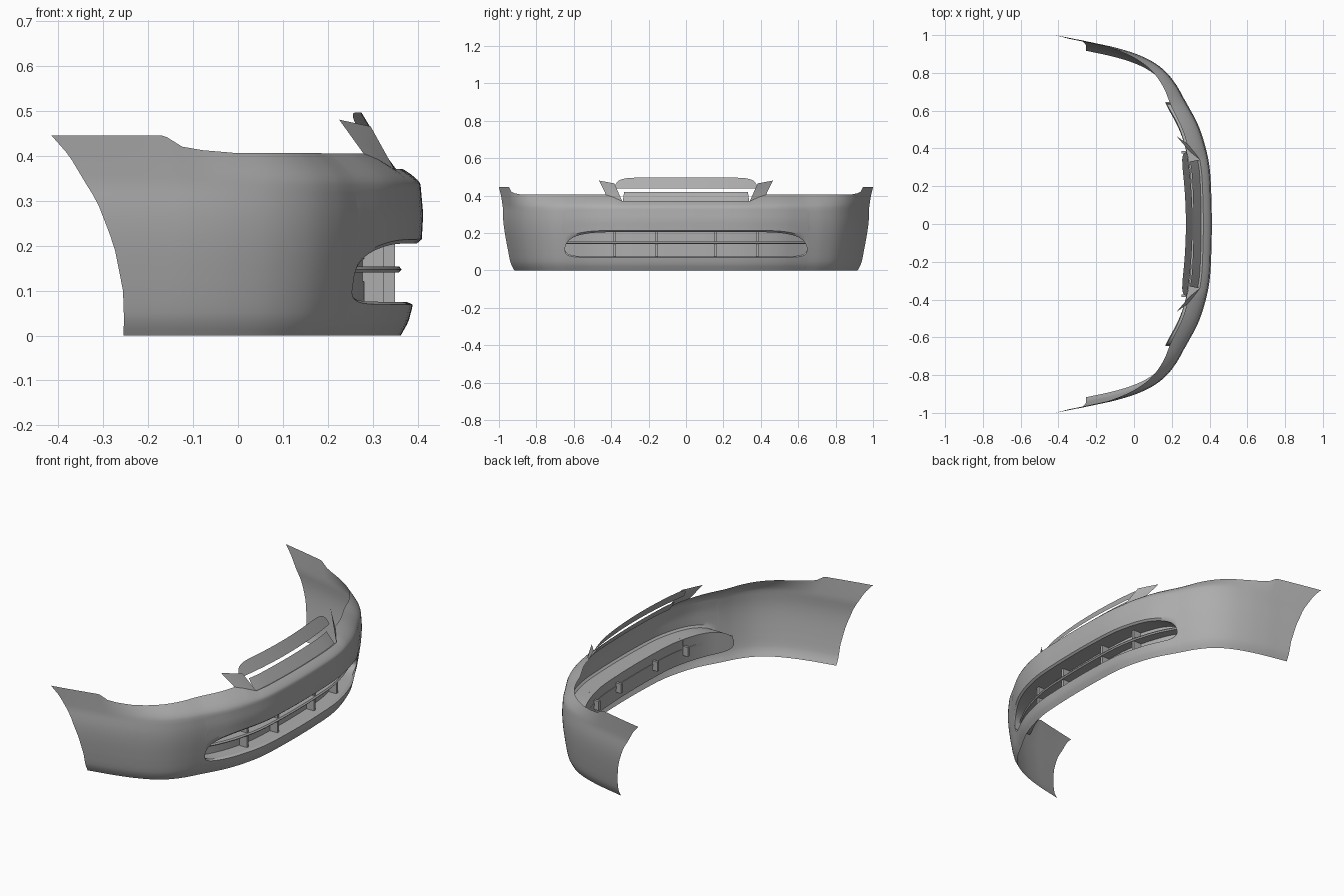
import bpy, bmesh, math
from mathutils import Vector

cube = bpy.data.objects.get("Cube")
if cube:
    bpy.data.objects.remove(cube, do_unlink=True)

grey = bpy.data.materials.new("plain_grey")
grey.use_nodes = True
grey.diffuse_color = (0.42, 0.42, 0.42, 1)
grey.node_tree.nodes["Principled BSDF"].inputs["Base Color"].default_value = (0.42, 0.42, 0.42, 1)

# Half outline seen from above, from the nose to the wheel arch
PLAN = [(.412, 0), (.409, .16), (.40, .30), (.375, .42), (.335, .535), (.27, .655), (.222, .74),
        (.165, .81), (.09, .865), (0, .905), (-.10, .935), (-.20, .957), (-.31, .98), (-.415, 1)]
VENT, WING, TIP = 5, 9, 13          # outline positions: intake end, wing start, arch edge
INSET = [(0, .05), (.03, .033), (.06, .025), (.12, .015), (.2, .004), (.27, 0), (.335, .006)]
ARCH = [(0, .25), (.1, .257), (.2, .278), (.3, .315), (.4, .375), (.445, .415)]
HEIGHT = [(2.4, .37), (2.9, .392), (3.3, .405), (9, .406), (9.8, .412), (10.3, .42),
          (10.65, .445), (TIP, .445)]
TOP_INSET = [(2.4, .045), (3.3, .09), (5, .08), (7, .055), (9, .022), (10.6, .004), (TIP, 0)]


def lerp(table, v):
    if v <= table[0][0]:
        return table[0][1]
    for (a, p), (b, q) in zip(table, table[1:]):
        if v <= b:
            return p + (q - p) * (v - a) / (b - a)
    return table[-1][1]


def plan(t):
    """Smooth curve through the outline points."""
    i = max(0, min(int(t), TIP - 1))
    u = t - i
    first = Vector((PLAN[1][0], -PLAN[1][1]))
    last = 2 * Vector(PLAN[-1]) - Vector(PLAN[-2])
    pts = [first] + [Vector(p) for p in PLAN] + [last]
    a, b, c, d = pts[i:i + 4]
    return 0.5 * (2 * b + (c - a) * u + (2 * a - 5 * b + 4 * c - d) * u * u
                  + (3 * b - a - 3 * c + d) * u ** 3)


def skin(t, z, inset):
    """Point on the outline at height z, pushed inward."""
    if t > WING:
        t = WING + (t - WING) * lerp(ARCH, z) / ARCH[-1][1]
    p = plan(t)
    if t == 0:
        return Vector((p.x - inset, 0, z))
    d = (plan(min(t + .02, TIP)) - plan(t - .02)).normalized()
    return Vector((p.x - d.y * inset, p.y + d.x * inset, z))


def vent_limits(t):
    u = min(t / VENT, 1)
    return .11 - .035 * math.sqrt(1 - u ** 20), .11 + .095 * math.sqrt(1 - u ** 8)


def finish(name, bm, mirror=True):
    bmesh.ops.remove_doubles(bm, verts=bm.verts, dist=.0002)
    bmesh.ops.recalc_face_normals(bm, faces=bm.faces)
    mesh = bpy.data.meshes.new(name)
    bm.to_mesh(mesh)
    bm.free()
    mesh.materials.append(grey)
    obj = bpy.data.objects.new(name, mesh)
    bpy.context.collection.objects.link(obj)
    bpy.ops.object.select_all(action='DESELECT')
    obj.select_set(True)
    bpy.context.view_layer.objects.active = obj
    bpy.ops.object.shade_smooth_by_angle(angle=math.radians(35))
    if mirror:
        m = obj.modifiers.new("mirror", 'MIRROR')
        m.use_axis = (False, True, False)
    return obj


def add_grid(bm, columns):
    grid = [[bm.verts.new(p) for p in col] for col in columns]
    for a, b in zip(grid, grid[1:]):
        for j in range(len(a) - 1):
            bm.faces.new((a[j], b[j], b[j + 1], a[j + 1]))


def sheet(name, *grids):
    bm = bmesh.new()
    for columns in grids:
        add_grid(bm, columns)
    return finish(name, bm)


def steps(a, b, n):
    return [a + (b - a) * i / n for i in range(n + 1)]


columns_t = sorted(steps(0, TIP, TIP * 10) + [4.85, 4.95, 4.98, 4.995])
vent_t = [t for t in columns_t if t <= VENT]


def lip(t, depth):
    return depth * math.sqrt(max(0, 1 - (t / VENT) ** 8)) if t < VENT else 0


def low_edge(t):
    z = vent_limits(t)[0]
    return skin(t, z, lerp(INSET, z) + lip(t, .015))


def high_edge(t):
    z = vent_limits(t)[1]
    return skin(t, z, lerp(INSET, z) + lip(t, .01))


def lower_column(t):
    zs = [vent_limits(t)[0] * f for f in (0, .13, .3, .45, .62, .8, .92)]
    return [skin(t, z, lerp(INSET, z)) for z in zs] + [low_edge(t)]


def upper_column(t):
    zhi, top, crease = vent_limits(t)[1], lerp(HEIGHT, t), .335
    col = [high_edge(t)]
    col += [skin(t, z, lerp(INSET, z)) for z in
            [zhi + (crease - zhi) * f for f in (.07, .2, .35, .5, .65, .8, .92, 1)]]
    for q in steps(0, 1, 6)[1:]:
        inset = .006 + (lerp(TOP_INSET, t) - .006) * q ** 1.5
        col.append(skin(t, crease + (top - crease) * q, inset))
    return col


# Main skin, with the intake left open between its two bands
sheet("bumper_skin", [lower_column(t) for t in columns_t], [upper_column(t) for t in columns_t])

# Closed pocket behind the intake
BACK = Vector((.09, 0, 0))


def duct_column(t):
    lo, hi = low_edge(t), high_edge(t)
    depth = plan(t).x - .105
    return [lo, Vector((depth, lo.y, lo.z)), Vector((depth, hi.y, hi.z)), hi]


sheet("intake_duct", [duct_column(t) for t in vent_t])

# Horizontal slat across the intake
slat_t = [t for t in vent_t if t < 4.86]


def slat_column(t):
    x, y = plan(t)
    front, back = x - .048, x - .108
    ring = [(front, .147), (front - .006, .154), (back, .154), (back, .14), (front - .006, .14), (front, .147)]
    return [Vector((px, y, z)) for px, z in ring]


sheet("intake_slat", [slat_column(t) for t in slat_t])


# Upright fins, with small tabs showing behind the pocket
def box(bm, x0, x1, y, width, z0, z1):
    verts = bmesh.ops.create_cube(bm, size=1)["verts"]
    for v in verts:
        v.co = ((x0 + x1) / 2 + v.co.x * (x1 - x0), y + v.co.y * width,
                (z0 + z1) / 2 + v.co.z * (z1 - z0))


fins = bmesh.new()
for t in (.97, 2.66):
    x, y = plan(t)
    box(fins, x - .105, x - .06, y, .014, .075, .205)
    box(fins, x - .135, x - .105, y, .014, .12, .17)
finish("intake_fins", fins)

# Sloping sill under the upper grille
sill_t = [t for t in columns_t if t <= 2.41]
sheet("grille_sill", [[skin(t, .37, .045), skin(t, .364, .056), skin(t, .39, .075), skin(t, .42, .097)]
                      for t in sill_t])

# Curved bar over the grille with rounded ends
bar = []
for u in steps(0, .9, 12) + [.94, .97, .99, 1]:
    rise = math.sqrt(1 - u ** 12)
    zs = steps(.437, .443 + .053 * rise, 4)
    bar.append([Vector((.31 - .03 * u * u - (z - .437) * .6, .38 * u, z)) for z in zs])
sheet("grille_bar", bar)

# Raised ears beside the grille
ear_t = [t for t in columns_t if 2.39 <= t <= 3.31]
inner, outer = Vector((.295, .383, .465)), Vector((.225, .465, .48))
ear = []
for i, t in enumerate(ear_t):
    base = upper_column(t)[-1]
    tip = inner.lerp(outer, i / (len(ear_t) - 1))
    ear.append([base.lerp(tip, f) for f in steps(0, 1, 4)])
sheet("grille_ear", ear)
